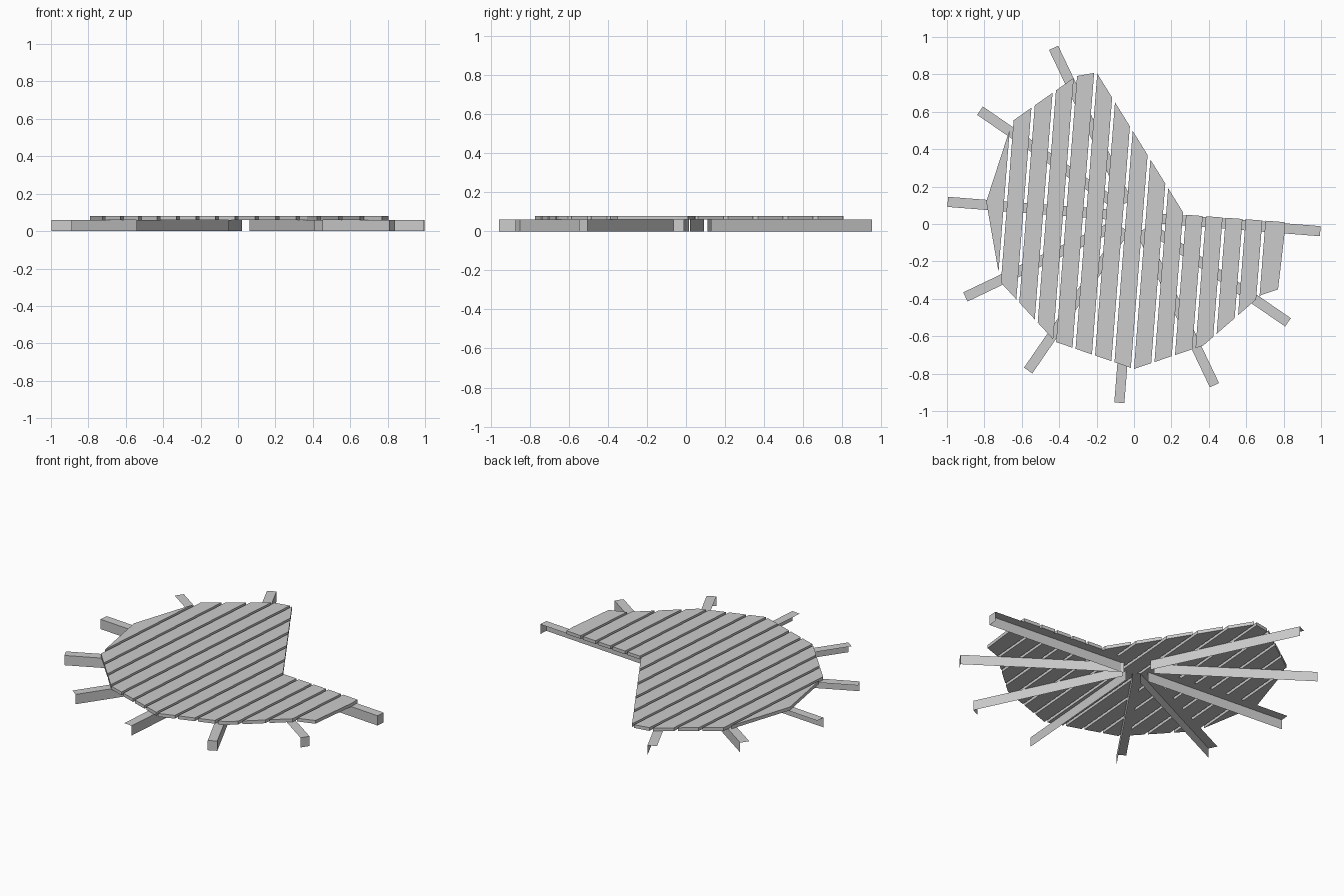
import bpy, bmesh, math
from mathutils import Vector

if "Cube" in bpy.data.objects:
    bpy.data.objects.remove(bpy.data.objects["Cube"])

TILT = math.radians(-4.5)
HUB = Vector((0, 0.04))
U = Vector((math.cos(TILT), math.sin(TILT)))   # across the planks
BEAM_H, DECK_TOP, HALF_W = 0.06, 0.08, 0.027

def make_object(name, bm):
    bmesh.ops.remove_doubles(bm, verts=bm.verts, dist=1e-5)
    me = bpy.data.meshes.new(name)
    bm.to_mesh(me)
    bm.free()
    ob = bpy.data.objects.new(name, me)
    bpy.context.collection.objects.link(ob)
    return ob

# Radiating support beams: folded angle sections, 9 of 12 spokes
def beam(index, side, capped):
    a = TILT - math.radians(30 * index)
    d = Vector((math.cos(a), math.sin(a)))
    n = Vector((-d.y, d.x)) * HALF_W
    bm = bmesh.new()

    def pt(r, s, z):
        p = HUB + d * r + n * s
        return bm.verts.new((p.x, p.y, z))

    r0, r1 = 0.084, 0.999
    bm.faces.new([pt(r0, -1, BEAM_H), pt(r1, -1, BEAM_H), pt(r1, 1, BEAM_H), pt(r0, 1, BEAM_H)])
    wall = [pt(r0, side, 0), pt(r1, side, 0), pt(r1, side, BEAM_H), pt(r0, side, BEAM_H)]
    bm.faces.new(wall if side < 0 else wall[::-1])
    if capped:
        bm.faces.new([pt(r1, -1, 0), pt(r1, 1, 0), pt(r1, 1, BEAM_H), pt(r1, -1, BEAM_H)])
    make_object(f"support_beam_{index + 1}", bm)

for i in range(9):
    beam(i, -1 if i in (0, 7, 8) else 1, i < 3)

# Deck outline cut into parallel planks
OUTLINE = [(-0.79, 0.12), (-0.715, -0.31), (-0.42, -0.63), (0, -0.775), (0.37, -0.65),
           (0.68, -0.38), (0.77, -0.35), (0.805, -0.05), (0.805, 0.01), (0.27, 0.05),
           (-0.2, 0.81), (-0.31, 0.79), (-0.65, 0.55)]

def clip(poly, normal, limit):
    out = []
    for p, q in zip(poly, poly[1:] + poly[:1]):
        a, b = p.dot(normal) - limit, q.dot(normal) - limit
        if a <= 0:
            out.append(p)
        if a * b < 0:
            out.append(p.lerp(q, a / (a - b)))
    return out

PITCH, GAP = 0.1065, 0.017
for k in range(-10, 5):
    lo = 0.265 + PITCH * k + (GAP / 2 if k > -10 else -0.02)
    hi = 0.265 + PITCH * (k + 1) - (GAP / 2 if k < 4 else -0.02)
    poly = clip(clip([Vector(p) for p in OUTLINE], U, hi), -U, -lo)
    bm = bmesh.new()
    face = bm.faces.new([bm.verts.new((p.x, p.y, BEAM_H)) for p in poly])
    ext = bmesh.ops.extrude_face_region(bm, geom=[face], use_keep_orig=True)
    top = [g for g in ext["geom"] if isinstance(g, bmesh.types.BMVert)]
    bmesh.ops.translate(bm, verts=top, vec=(0, 0, DECK_TOP - BEAM_H))
    bmesh.ops.recalc_face_normals(bm, faces=bm.faces)
    make_object(f"deck_plank_{k + 11}", bm)
